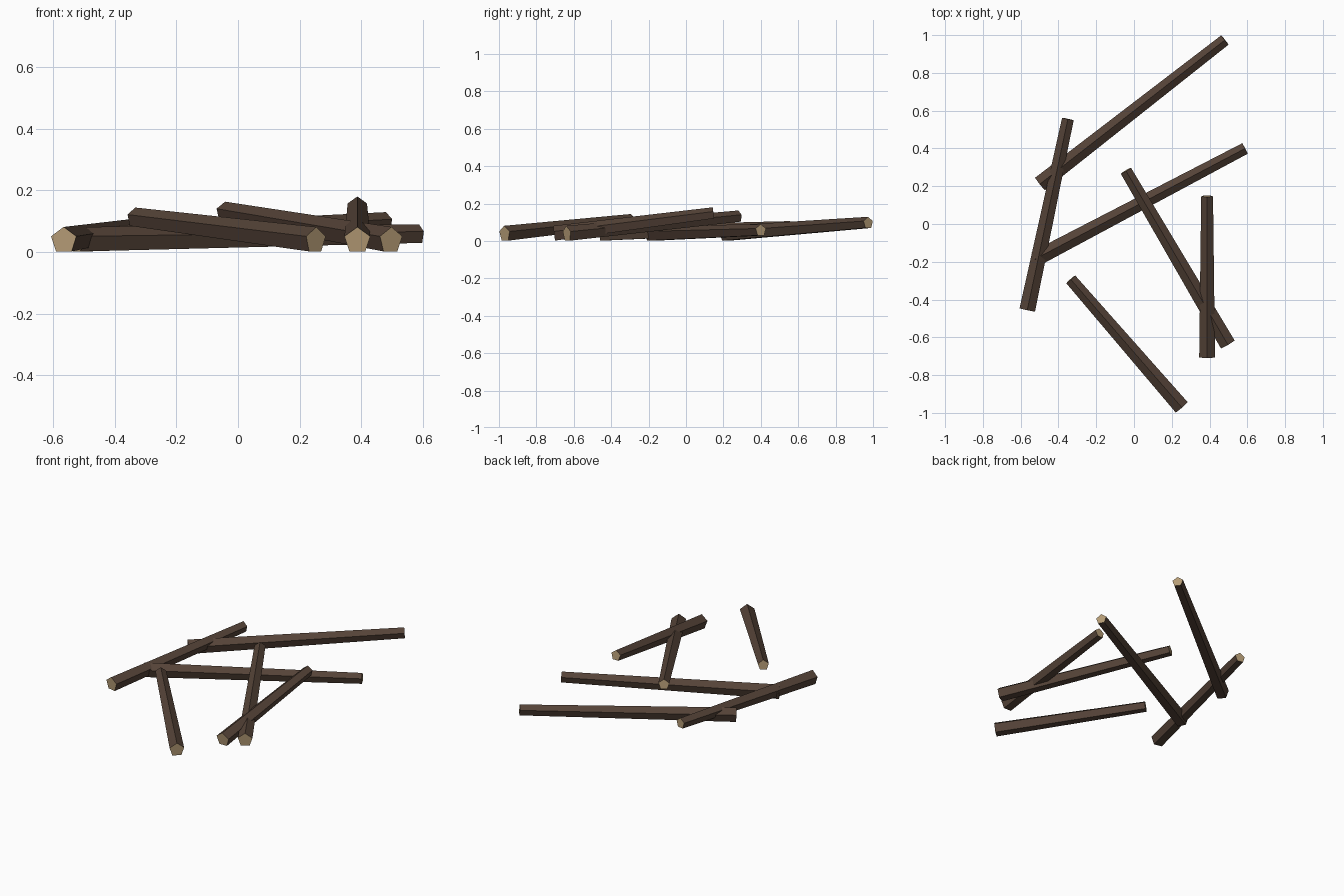
import bpy
import bmesh
from math import sin, cos, tau
from mathutils import Vector

cube = bpy.data.objects.get("Cube")
if cube:
    bpy.data.objects.remove(cube, do_unlink=True)


def make_material(name, rgb):
    mat = bpy.data.materials.new(name)
    mat.use_nodes = True
    color = (*rgb, 1.0)
    mat.diffuse_color = color
    bsdf = next(n for n in mat.node_tree.nodes if n.type == "BSDF_PRINCIPLED")
    bsdf.inputs["Base Color"].default_value = color
    bsdf.inputs["Roughness"].default_value = 0.9
    return mat


bark = make_material("dark_bark", (0.09, 0.056, 0.039))
cut_wood = make_material("cut_wood", (0.46, 0.33, 0.18))

SIDES = 5
THICK, THIN = 0.044, 0.033


def make_log(name, start, end):
    """Tapered five-sided log with a ridge on top and pale sawn ends."""
    start, end = Vector(start), Vector(end)
    axis = (end - start).normalized()
    side = axis.cross(Vector((0, 0, 1))).normalized()
    up = side.cross(axis)
    center = (start + end) / 2

    bm = bmesh.new()
    rings = []
    for point, radius in ((start, THICK), (end, THIN)):
        angles = [tau * i / SIDES for i in range(SIDES)]
        rings.append([bm.verts.new(point - center + radius * (side * sin(a) + up * cos(a)))
                      for a in angles])
    # Bark faces
    for i in range(SIDES):
        j = (i + 1) % SIDES
        bm.faces.new((rings[0][i], rings[0][j], rings[1][j], rings[1][i]))
    # Sawn ends
    for ring in rings:
        bm.faces.new(ring).material_index = 1
    bmesh.ops.recalc_face_normals(bm, faces=bm.faces[:])

    mesh = bpy.data.meshes.new(name)
    bm.to_mesh(mesh)
    bm.free()
    mesh.materials.append(bark)
    mesh.materials.append(cut_wood)
    obj = bpy.data.objects.new(name, mesh)
    obj.location = center
    bpy.context.collection.objects.link(obj)
    return obj


# Scattered logs: thick end on the ground, thin end propped up
REST = 0.037
make_log("log_right_side", (-0.565, -0.455, REST), (-0.35, 0.556, 0.073))
make_log("log_front", (0.252, -0.97, REST), (-0.335, -0.293, 0.111))
make_log("log_left_side", (0.387, -0.705, REST), (0.387, 0.147, 0.147))
make_log("log_leaning", (0.496, -0.637, REST), (-0.043, 0.282, 0.13))
make_log("log_middle", (-0.523, -0.185, REST), (0.588, 0.4, 0.056))
make_log("log_back", (-0.498, 0.212, REST), (0.481, 0.974, 0.096))
